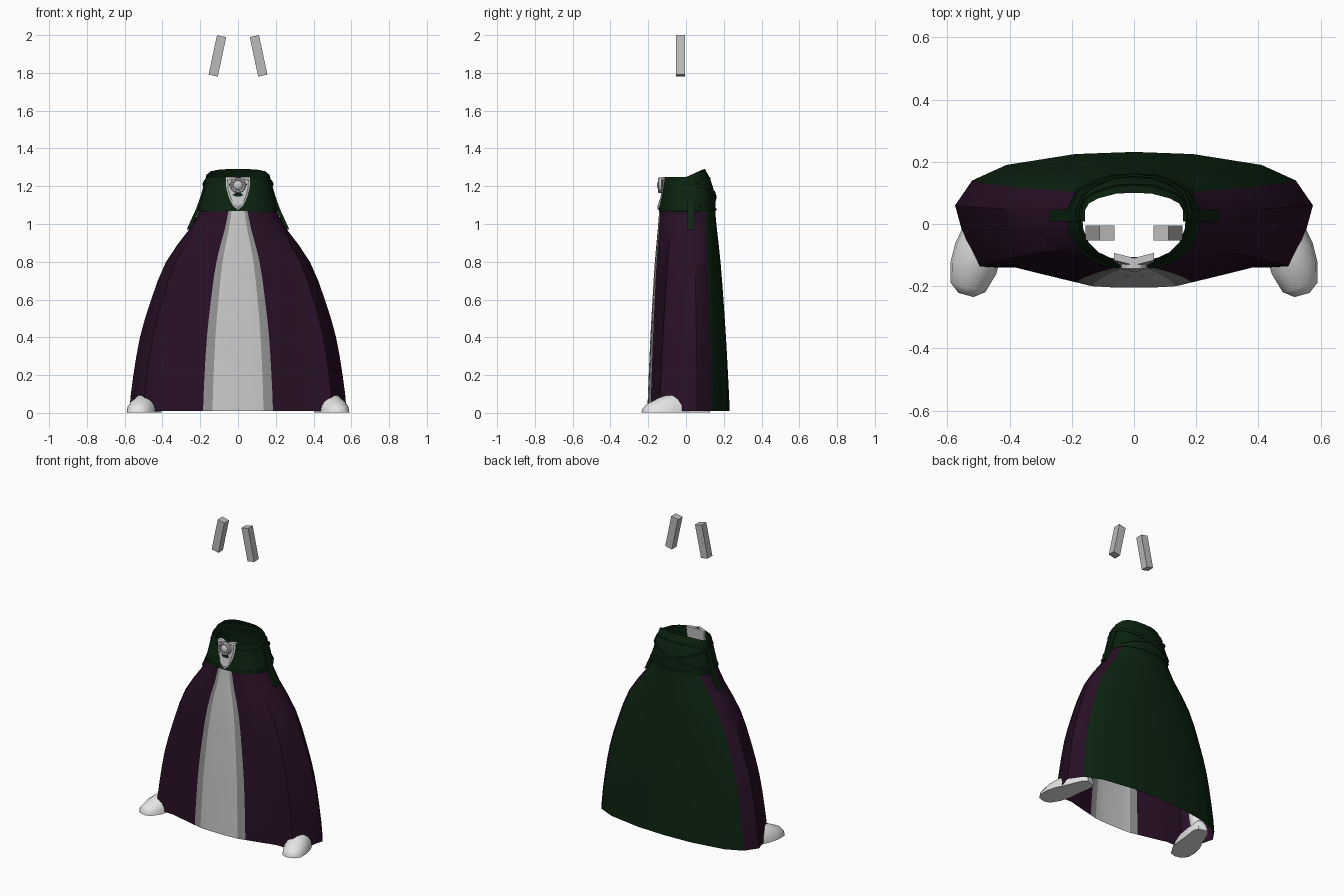
import bpy, bmesh, math
from mathutils import Vector

if "Cube" in bpy.data.objects:
    bpy.data.objects.remove(bpy.data.objects["Cube"])


def mat(name, rgb):
    m = bpy.data.materials.new(name)
    m.diffuse_color = (*rgb, 1)
    m.use_nodes = True
    m.node_tree.nodes["Principled BSDF"].inputs["Base Color"].default_value = m.diffuse_color
    return m


PURPLE = mat("dark purple", (0.021, 0.005, 0.019))
GREEN = mat("dark green", (0.0035, 0.017, 0.005))
PALE = mat("pale grey", (0.58, 0.58, 0.58))
GREY = mat("mid grey", (0.29, 0.29, 0.29))
WHITE = mat("off white", (0.78, 0.78, 0.78))
STEEL = mat("light grey", (0.5, 0.5, 0.5))


def make(name, bm, mats, smooth=35, fix=True):
    if fix:
        bmesh.ops.recalc_face_normals(bm, faces=bm.faces)
    me = bpy.data.meshes.new(name)
    bm.to_mesh(me)
    bm.free()
    ob = bpy.data.objects.new(name, me)
    bpy.context.collection.objects.link(ob)
    for m in mats:
        me.materials.append(m)
    if smooth:
        bpy.ops.object.select_all(action='DESELECT')
        ob.select_set(True)
        bpy.context.view_layer.objects.active = ob
        bpy.ops.object.shade_smooth_by_angle(angle=math.radians(smooth))
    return ob


def loft(rings, closed=True, rule=None, caps=False):
    bm = bmesh.new()
    vs = [[bm.verts.new(p) for p in r] for r in rings]
    n = len(rings[0])
    for a, b in zip(vs, vs[1:]):
        for i in range(n if closed else n - 1):
            j = (i + 1) % n
            f = bm.faces.new((a[i], a[j], b[j], b[i]))
            f.material_index = rule(i) if rule else 0
    if caps:
        bm.faces.new(vs[0][::-1])
        bm.faces.new(vs[-1])
    return bm


# Half outlines of hem and waist, front centre round to back centre
HEM = [(0, -.205), (.07, -.204), (.135, -.2), (.185, -.188), (.28, -.165),
       (.38, -.14), (.5, -.14), (.545, -.05), (.575, .06), (.52, .14),
       (.41, .19), (.19, .225), (0, .232)]
WAIST = [(0, -.14), (.015, -.14), (.03, -.138), (.045, -.135), (.09, -.125),
         (.13, -.105), (.165, -.07), (.185, -.02), (.19, .04), (.165, .1),
         (.13, .125), (.065, .148), (0, .152)]


def whole(half):
    return half + [(-x, y) for x, y in half[-2:0:-1]]


HEM, WAIST = whole(HEM), whole(WAIST)
N = len(HEM)

# Skirt: open lofted bell with pale front panel, purple sides, green back
flare = [(.01, 1), (.1, .98), (.2, .945), (.3, .905), (.4, .855), (.5, .785),
         (.6, .70), (.7, .61), (.8, .495), (.89, .34), (.97, .18), (1.04, .075), (1.1, 0)]
rings = []
for z, t in flare:
    ty = (t + 1 - z / 1.1) / 2
    rings.append([(w[0] + (h[0] - w[0]) * t, w[1] + (h[1] - w[1]) * ty, z)
                  for h, w in zip(HEM, WAIST)])


def skirt_rule(i):
    k = min(i, N - 1 - i)
    return 0 if k < 2 else 1 if k == 2 else 2 if k < 9 else 3


make("skirt", loft(rings, rule=skirt_rule), [PALE, GREY, PURPLE, GREEN], fix=False)


# Waistband: tapers up to a rim that rises and leans in at the back
def band_point(a, t, off=0.0):
    i = int(math.floor(a))
    f = a - i
    p, q = WAIST[i % N], WAIST[(i + 1) % N]
    x, y = p[0] + (q[0] - p[0]) * f, p[1] + (q[1] - p[1]) * f
    back = max(0, y / .152)
    lean = .86 if y < 0 else .66
    z = 1.07 + t * (.178 + .042 * min(1, back * 1.1))
    v = Vector((x * (1.12 - .24 * t), y * (1.03 + (lean - 1.03) * (t if y < 0 else t ** 2.5)), z))
    d = Vector((v.x, v.y * 1.3, 0)).normalized()
    return v + d * off


levels = [0, .06, .2, .4, .6, .75, .88, 1]
make("waistband", loft([[band_point(i / 2, t) for i in range(2 * N)] for t in levels]),
     [GREEN], fix=False)


# Raised folds following the waistband
def cord(name, path, r=.007):
    rings = []
    for k, p in enumerate(path):
        d = (path[min(k + 1, len(path) - 1)] - path[max(k - 1, 0)]).normalized()
        out = Vector((p.x, p.y, 0)).normalized()
        up = d.cross(out).normalized()
        out = up.cross(d)
        rings.append([p + out * r * .7 * math.cos(b) + up * r * 1.4 * math.sin(b)
                      for b in [math.tau * s / 6 for s in range(6)]])
    make(name, loft(rings, caps=True), [GREEN], 60)


cord("lower_fold", [band_point(3 + i / 2, .03) for i in range(2 * (N - 6) + 1)])
cord("upper_fold", [band_point(3 + i / 2, .78) for i in range(2 * (N - 6) + 1)], .005)
for side in (1, -1):
    drape = []
    for k in range(17):
        u = k / 16
        a = 12 + side * (-4.5 + 8 * u)
        drape.append(band_point(a, .85 - .75 * u ** .7, .004))
    cord("back_drape", drape, .008)

# Hanging side tabs
for s in (1, -1):
    path = [(.178, 1.22), (.197, 1.15), (.222, 1.08), (.245, 1.03), (.272, .97)]
    rings = [[(s * x, y, z) for x, y in ((x0 - .02, .008), (x0, .008), (x0, .046), (x0 - .02, .046))]
             for x0, z in path]
    make("side_tab", loft(rings, caps=True), [GREEN], 30)

# Shield buckle with a round boss
shield = [(0, 1.243), (.035, 1.25), (.065, 1.248), (.062, 1.19), (.05, 1.145), (.03, 1.1), (0, 1.073)]
shield += [(-x, z) for x, z in shield[-2:0:-1]]


def face_y(z):
    return -.131 - .09 * (1.25 - z)


rings = []
for k, off in ((1, .022), (1, -.001), (.85, -.006), (.72, -.004)):
    ring = []
    for x, z in shield:
        zz = 1.18 + (z - 1.18) * k
        ring.append((x * k, face_y(zz) + off + abs(x) * .25, zz))
    rings.append(ring)
make("buckle_plate", loft(rings, caps=True), [PALE], 25)

boss = [(.042, .006), (.042, -.008), (.036, -.013), (.029, -.011), (.026, -.006),
        (.022, -.012), (.012, -.017), (.004, -.018)]
cy = face_y(1.205)
rings = [[(r * math.cos(b), cy + y, 1.205 + r * math.sin(b))
          for b in [math.tau * s / 12 for s in range(12)]] for r, y in boss]
make("buckle_boss", loft(rings, caps=True), [PALE], 30)

# Shoes: domed lofts from toe to heel, with ankle stubs
stations = [(0, .025, .02), (.07, .058, .045), (.25, .076, .078), (.42, .077, .097),
            (.65, .062, .1), (.92, .05, .085), (1, .03, .05)]
for s in (1, -1):
    toe, heel = Vector((.54, -.228, 0)), Vector((.445, .12, 0))
    axis = heel - toe
    wide = Vector((-axis.y, axis.x, 0)).normalized()
    rings = []
    for u, w, h in stations:
        ring = []
        for k in range(9):
            b = math.pi * k / 8
            p = toe + axis * u + wide * w * math.cos(b)
            ring.append((s * p.x, p.y, .003 + h * math.sin(b)))
        rings.append(ring)
    make("shoe", loft(rings, caps=True), [WHITE], 50)
    rings = [[(s * (cx + r * math.cos(b)), .05 + r * math.sin(b), z)
              for b in [math.tau * k / 10 for k in range(10)]]
             for cx, r, z in ((.465, .045, .05), (.455, .05, .13), (.445, .04, .18))]
    make("ankle", loft(rings, caps=True), [WHITE], 50)

# Floating slanted bars
for s in (1, -1):
    bm = bmesh.new()
    bmesh.ops.create_cube(bm, size=1)
    bmesh.ops.scale(bm, vec=(.05, .048, .214), verts=bm.verts)
    bar = make("slanted_bar", bm, [STEEL], 0)
    bar.location = (s * .109, -.029, 1.89)
    bar.rotation_euler = (0, -s * math.radians(12), 0)
